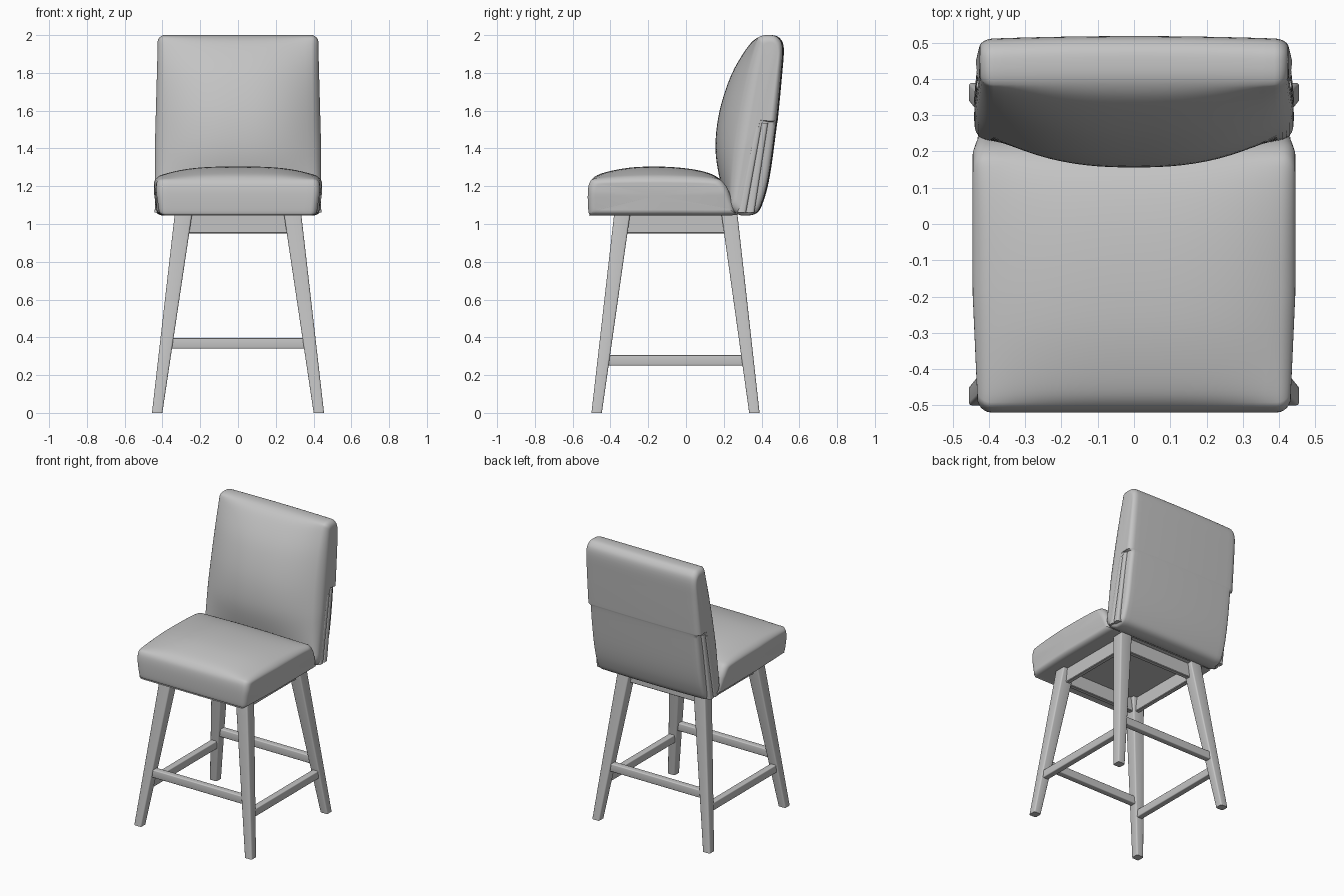
import bpy, bmesh, math
from mathutils import Vector

cube = bpy.data.objects.get("Cube")
if cube:
    bpy.data.objects.remove(cube, do_unlink=True)

grey = bpy.data.materials.new("plain grey")
grey.use_nodes = True
grey.diffuse_color = (0.55, 0.55, 0.55, 1)
grey.node_tree.nodes["Principled BSDF"].inputs["Base Color"].default_value = (0.55, 0.55, 0.55, 1)


def clamp(v):
    return max(0.0, min(1.0, v))


def finish(name, bm, angle):
    bmesh.ops.recalc_face_normals(bm, faces=bm.faces[:])
    mesh = bpy.data.meshes.new(name)
    bm.to_mesh(mesh)
    bm.free()
    mesh.materials.append(grey)
    ob = bpy.data.objects.new(name, mesh)
    bpy.context.collection.objects.link(ob)
    bpy.ops.object.select_all(action="DESELECT")
    ob.select_set(True)
    bpy.context.view_layer.objects.active = ob
    bpy.ops.object.shade_smooth_by_angle(angle=math.radians(angle))
    return ob


def smooth_loop(points, steps=5):
    """Closed curve through the given points."""
    pts = [Vector(p) for p in points]
    n, out = len(pts), []
    for i in range(n):
        a, b, c, d = (pts[(i + k) % n] for k in (-1, 0, 1, 2))
        m0, m1 = (c - a) / 2, (d - b) / 2
        for j in range(steps):
            t = j / steps
            out.append(b * (2*t**3 - 3*t**2 + 1) + m0 * (t**3 - 2*t**2 + t)
                       + c * (3*t**2 - 2*t**3) + m1 * (t**3 - t**2))
    return out


def cushion(name, profile, place_x, centre, half, warp, r=0.04):
    """Side profile swept across x, with rounded ends."""
    loop = smooth_loop(profile)
    flat = 1 - r / 0.44
    half_rings = [(flat * i / 12, 0) for i in range(13)]
    for k in range(1, 7):
        a = math.pi / 2 * k / 6
        half_rings.append((flat + (1 - flat) * math.sin(a), r * (1 - math.cos(a))))
    stations = [(-u, d) for u, d in reversed(half_rings[1:])] + half_rings
    bm = bmesh.new()
    rings = []
    for u, d in stations:
        ring = []
        for p in loop:
            y, z = warp(abs(u), p.x, p.y)
            cy, cz = centre(z)
            y = cy + (y - cy) * (1 - d / half[0])
            z = cz + (z - cz) * (1 - d / half[1])
            x = math.copysign(place_x(abs(u), p.x, p.y), u)
            ring.append(bm.verts.new((x, y, z)))
        rings.append(ring)
    n = len(loop)
    for a, b in zip(rings, rings[1:]):
        for i in range(n):
            bm.faces.new((a[i], a[(i + 1) % n], b[(i + 1) % n], b[i]))
    for ring in (rings[0], rings[-1]):
        mid = bm.verts.new(sum((v.co for v in ring), Vector()) / n)
        for i in range(n):
            bm.faces.new((ring[i], ring[(i + 1) % n], mid))
    return finish(name, bm, 50)


def bar(name, start, end, size0, size1, bevel, segments=3):
    """Tapered bar with softened edges; sizes lie across its main axis."""
    start, end = Vector(start), Vector(end)
    axis = max(range(3), key=lambda i: abs(end[i] - start[i]))
    others = [i for i in range(3) if i != axis]
    bm = bmesh.new()
    ends = []
    for c, size in ((start, size0), (end, size1)):
        ring = []
        for sa, sb in ((-1, -1), (1, -1), (1, 1), (-1, 1)):
            p = c.copy()
            p[others[0]] += sa * size[0] / 2
            p[others[1]] += sb * size[1] / 2
            ring.append(bm.verts.new(p))
        ends.append(ring)
    a, b = ends
    bm.faces.new(a)
    bm.faces.new(b)
    long_edges = []
    for i in range(4):
        j = (i + 1) % 4
        bm.faces.new((a[i], a[j], b[j], b[i]))
        long_edges.append(bm.edges.get((a[i], b[i])))
    bmesh.ops.bevel(bm, geom=long_edges, offset=bevel, segments=segments,
                    profile=0.5, affect="EDGES")
    return finish(name, bm, 40)


# Seat cushion: domed middle, level side edges
seat_profile = [(-0.505, 1.047), (-0.517, 1.07), (-0.519, 1.18), (-0.50, 1.235),
                (-0.44, 1.27), (-0.3, 1.298), (-0.14, 1.304), (0.02, 1.292),
                (0.14, 1.262), (0.21, 1.205), (0.245, 1.12), (0.26, 1.06),
                (0.24, 1.046), (-0.1, 1.046), (-0.48, 1.046)]


def seat_x(u, y, z):
    taper = 0.012 * clamp((-0.2 - y) / 0.3)
    return u * (0.432 + 0.013 * clamp((z - 1.05) / 0.12) - taper)


def seat_warp(u, y, z):
    return y, z - u ** 3 * 0.85 * max(0, z - 1.235)


cushion("seat_cushion", seat_profile, seat_x,
        lambda z: (-0.13, 1.15), (0.39, 0.14), seat_warp)

# Backrest: bulging front with straight side edges, lower rear corners set in
back_profile = [(0.28, 1.05), (0.215, 1.12), (0.172, 1.27), (0.156, 1.42),
                (0.178, 1.6), (0.24, 1.79), (0.325, 1.935), (0.385, 1.99),
                (0.45, 2.0), (0.495, 1.985), (0.518, 1.93), (0.508, 1.78),
                (0.488, 1.57), (0.481, 1.52), (0.445, 1.26), (0.41, 1.12),
                (0.37, 1.055)]


def back_x(u, y, z):
    x = u * (0.44 - 0.014 * clamp((z - 1.4) / 0.55))
    if z < 1.545 and y > 0.30 + 0.16 * (z - 1.05):
        x -= 0.02 * u ** 10
    return x


def back_warp(u, y, z):
    side_line = 0.265 + 0.17 * (z - 1.3)
    if y < side_line:
        y += u ** 2.5 * 0.95 * (side_line - y)
    return y - 0.008 * u ** 2 * clamp((y - side_line) / 0.1), z


cushion("backrest", back_profile, back_x,
        lambda z: (0.33 + 0.14 * (z - 1.05), 1.52), (0.1, 0.48), back_warp)

# Legs and backrest side strips
for side, sx in (("left", 1), ("right", -1)):
    for place, foot_y, top_y in (("front", -0.473, -0.337), ("rear", 0.362, 0.229)):
        bar(f"{place}_{side}_leg", (sx * 0.428, foot_y, 0), (sx * 0.288, top_y, 1.06),
            (0.055, 0.055), (0.092, 0.085), 0.009)
    for i, dy in enumerate((-0.017, 0.017)):
        bar(f"back_strip_{side}_{i + 1}", (sx * 0.418, 0.317 + dy * 1.3, 1.06),
            (sx * 0.416, 0.40 + dy, 1.525 + dy * 0.6),
            (0.046, 0.044), (0.036, 0.034), 0.012)

    # Side stretcher and side apron
    bar(f"{side}_stretcher", (sx * 0.392, -0.43, 0.278), (sx * 0.392, 0.32, 0.278),
        (0.044, 0.055), (0.044, 0.055), 0.006)
    bar(f"{side}_apron", (sx * 0.29, -0.33, 1.0), (sx * 0.29, 0.225, 1.0),
        (0.032, 0.1), (0.032, 0.1), 0.004, 1)

# Front and rear stretchers and aprons
for place, low_y, high_y in (("front", -0.428, -0.337), ("rear", 0.317, 0.229)):
    bar(f"{place}_stretcher", (-0.375, low_y, 0.368), (0.375, low_y, 0.368),
        (0.044, 0.055), (0.044, 0.055), 0.006)
    bar(f"{place}_apron", (-0.29, high_y, 1.0), (0.29, high_y, 1.0),
        (0.032, 0.1), (0.032, 0.1), 0.004, 1)
